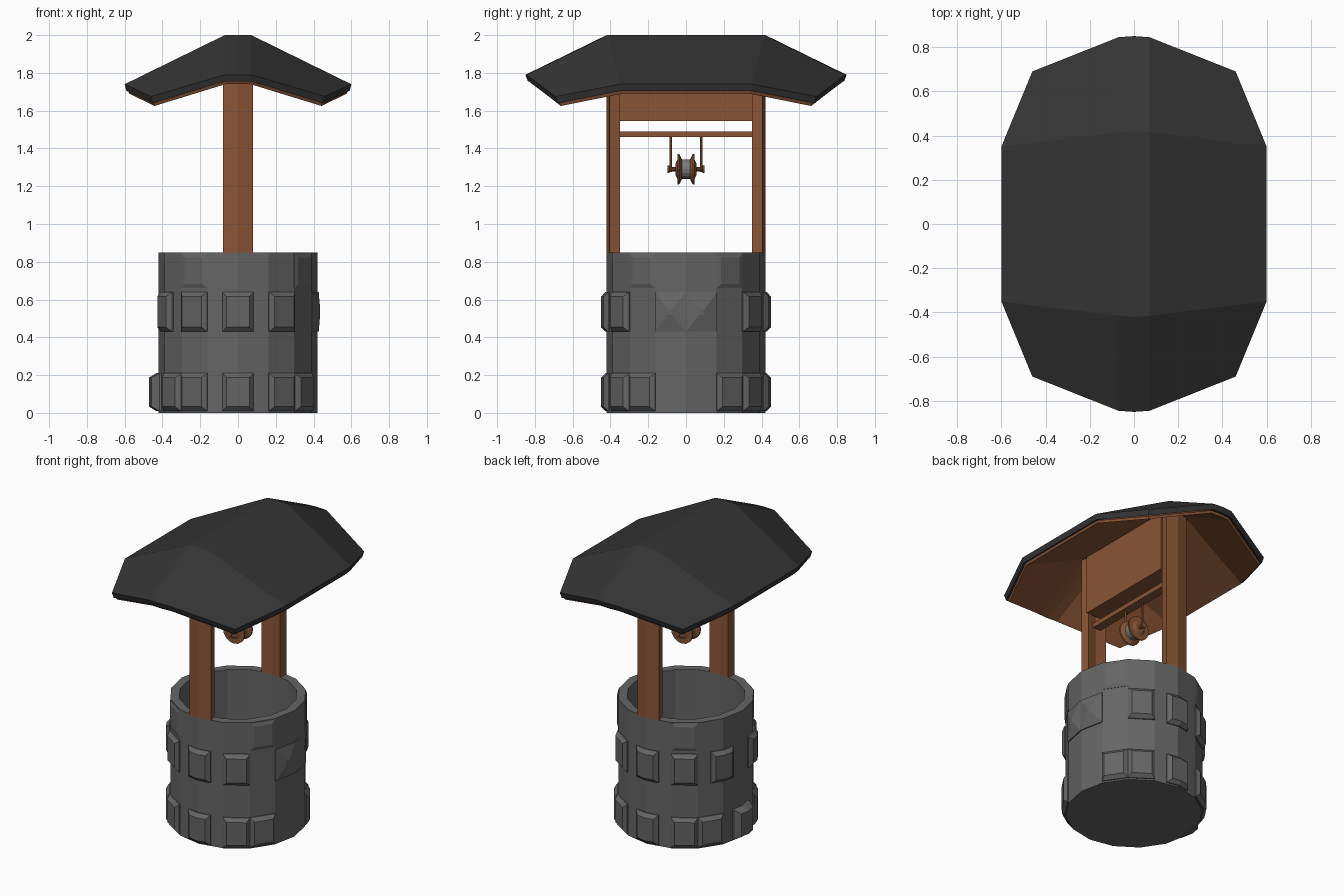
import bpy, math
from mathutils import Vector

if "Cube" in bpy.data.objects:
    bpy.data.objects.remove(bpy.data.objects["Cube"])


def material(name, rgb):
    m = bpy.data.materials.new(name)
    m.diffuse_color = (*rgb, 1)
    m.use_nodes = True
    m.node_tree.nodes["Principled BSDF"].inputs["Base Color"].default_value = m.diffuse_color
    return m


STONE = material("stone_grey", (0.13, 0.13, 0.13))
SLATE = material("dark_slate", (0.035, 0.035, 0.035))
WOOD = material("wood", (0.25, 0.09, 0.035))
ROPE = material("rope_grey", (0.2, 0.2, 0.2))


def mesh_object(name, verts, faces, mat):
    me = bpy.data.meshes.new(name)
    me.from_pydata([tuple(v) for v in verts], [], faces)
    me.materials.append(mat)
    ob = bpy.data.objects.new(name, me)
    bpy.context.collection.objects.link(ob)
    bpy.context.view_layer.objects.active = ob
    ob.select_set(True)
    bpy.ops.object.mode_set(mode='EDIT')
    bpy.ops.mesh.select_all(action='SELECT')
    bpy.ops.mesh.normals_make_consistent(inside=False)
    bpy.ops.object.mode_set(mode='OBJECT')
    ob.select_set(False)
    return ob


def loft(name, rings, mat):
    """Closed skin through equal-sized rings, capped at both ends."""
    n = len(rings[0])
    verts = [v for r in rings for v in r]
    faces = [(k*n + i, k*n + (i+1) % n, (k+1)*n + (i+1) % n, (k+1)*n + i)
             for k in range(len(rings)-1) for i in range(n)]
    last = (len(rings)-1)*n
    faces += [tuple(range(n)), tuple(range(last, last+n))]
    return mesh_object(name, verts, faces, mat)


def box(name, x, y, z0, z1, mat):
    base = [(-x, -y), (x, -y), (x, y), (-x, y)]
    return loft(name, [[(a, b, z) for a, b in base] for z in (z0, z1)], mat)


R, RI = 0.42, 0.364


def corner(k, r):
    a = math.tau*k/16
    return Vector((r*math.cos(a), r*math.sin(a), 0))


def wall(u, r=R):
    """Point on the 16-sided wall; u counts half sides (0..32)."""
    k = math.floor(u/2)
    return corner(k, r).lerp(corner(k+1, r), u/2 - k)


def at(v, z):
    return (v.x, v.y, z)


# Well wall: hollow 16-sided tub
loft("well_wall", [[at(corner(k, r), z) for k in range(16)]
     for r, z in ((R, 0), (R, 0.85), (RI, 0.85), (RI, 0.03))], STONE)


def stone(i, z0, z1, out=1.07, taper=0.7):
    """Raised block with bevelled sides, two half sides wide."""
    zm, h = (z0+z1)/2, (z1-z0)/2
    rings = []
    for s, t, f in ((0.98, 1, 1), (1 + (out-1)*0.25, 1, 1), (out, taper, 1 if taper < 0.3 else 1.1)):
        lo = [at(wall(i+u*t)*s, zm-h*t*f) for u in (-1, 0, 1)]
        hi = [at(wall(i+u*t)*s, zm+h*t*f) for u in (1, 0, -1)]
        rings.append(lo+hi)
    loft("wall_stone", rings, STONE)


# Lower and upper courses of stones, mirrored front to back
for i in (3, 5, 8, 11, 13):
    for j in (i, 32-i):
        stone(j, 0.01, 0.21)
stone(16, 0.01, 0.21, 1.12)
for i in (5, 8, 11, 14):
    for j in (i, 32-i):
        stone(j, 0.43, 0.64)
# Pointed stones on the right side and shallow rim stones
for j in (1, 31):
    stone(j, 0.43, 0.64, 1.07, 0.15)
for j in (3, 29, 11, 21):
    stone(j, 0.66, 0.845, 1.025)

# Posts follow the faceted rim
for name, c in (("back_post", 8), ("front_post", 24)):
    sec = [wall(c+u) for u in (-1, 0, 1)] + [wall(c+u, RI) for u in (1, 0, -1)]
    loft(name, [[at(p, z) for p in sec] for z in (0.84, 1.94)], WOOD)

# Ridge beam and pulley bar
box("ridge_beam", 0.08, 0.355, 1.545, 1.94, WOOD)
box("pulley_bar", 0.03, 0.355, 1.46, 1.49, WOOD)

# Roof: 5 x 4 grid of points for half profile, mirrored in x and y
ROWS = [  # (x, y, z) of ridge end/eave end for outer and inner rows
    [(0.46, 0.69, 1.675), (0.07, 0.845, 1.79), (0, 0.85, 1.79)],
    [(0.60, 0.35, 1.74), (0.07, 0.415, 2.0), (0, 0.42, 2.0)],
]


def roof_slab(name, top, bottom, mat):
    rows = [[(-x, y, z) for x, y, z in r] + [(x, y, z) for x, y, z in r[1::-1]]
            for r in ROWS]
    rows += [[(x, -y, z) for x, y, z in r] for r in rows[::-1]]
    verts, faces = [], []
    for drop, s in (top, bottom):
        verts += [(x*s, y*s, z-drop) for r in rows for x, y, z in r]
    for o in (0, 20):
        faces += [(o+5*r+c, o+5*r+c+1, o+5*r+c+6, o+5*r+c+5)
                  for r in range(3) for c in range(4)]
    rim = [0, 1, 2, 3, 4, 9, 14, 19, 18, 17, 16, 15, 10, 5]
    faces += [(a, b, b+20, a+20) for a, b in zip(rim, rim[1:]+rim[:1])]
    mesh_object(name, verts, faces, mat)


roof_slab("roof_shell", (0, 1), (0.035, 0.985), SLATE)
roof_slab("roof_lining", (0.034, 0.97), (0.05, 0.96), WOOD)


# Pulley: turned parts on a front-to-back axle
def turned(name, profile, mat, n=16, zc=1.29):
    loft(name, [[(r*math.cos(math.tau*k/n), y, zc + r*math.sin(math.tau*k/n))
                 for k in range(n)] for y, r in profile], mat)


turned("pulley_axle", [(-0.09, 0.011), (0.09, 0.011)], WOOD, 8)
turned("rope_coil", [(-0.025, 0.052), (0.025, 0.052)], ROPE)
for s, side in ((-1, "front"), (1, "back")):
    turned(side + "_pulley_flange",
           [(s*0.018, 0.045), (s*0.036, 0.08), (s*0.046, 0.08), (s*0.046, 0.05), (s*0.056, 0.03)], WOOD)
    turned(side + "_axle_cap", [(s*0.088, 0.019), (s*0.098, 0.019)], WOOD, 8)
    loft(side + "_hanger", [[(0.007*math.cos(math.tau*k/6), s*0.08 + 0.007*math.sin(math.tau*k/6), z)
                             for k in range(6)] for z in (1.275, 1.465)], WOOD)
